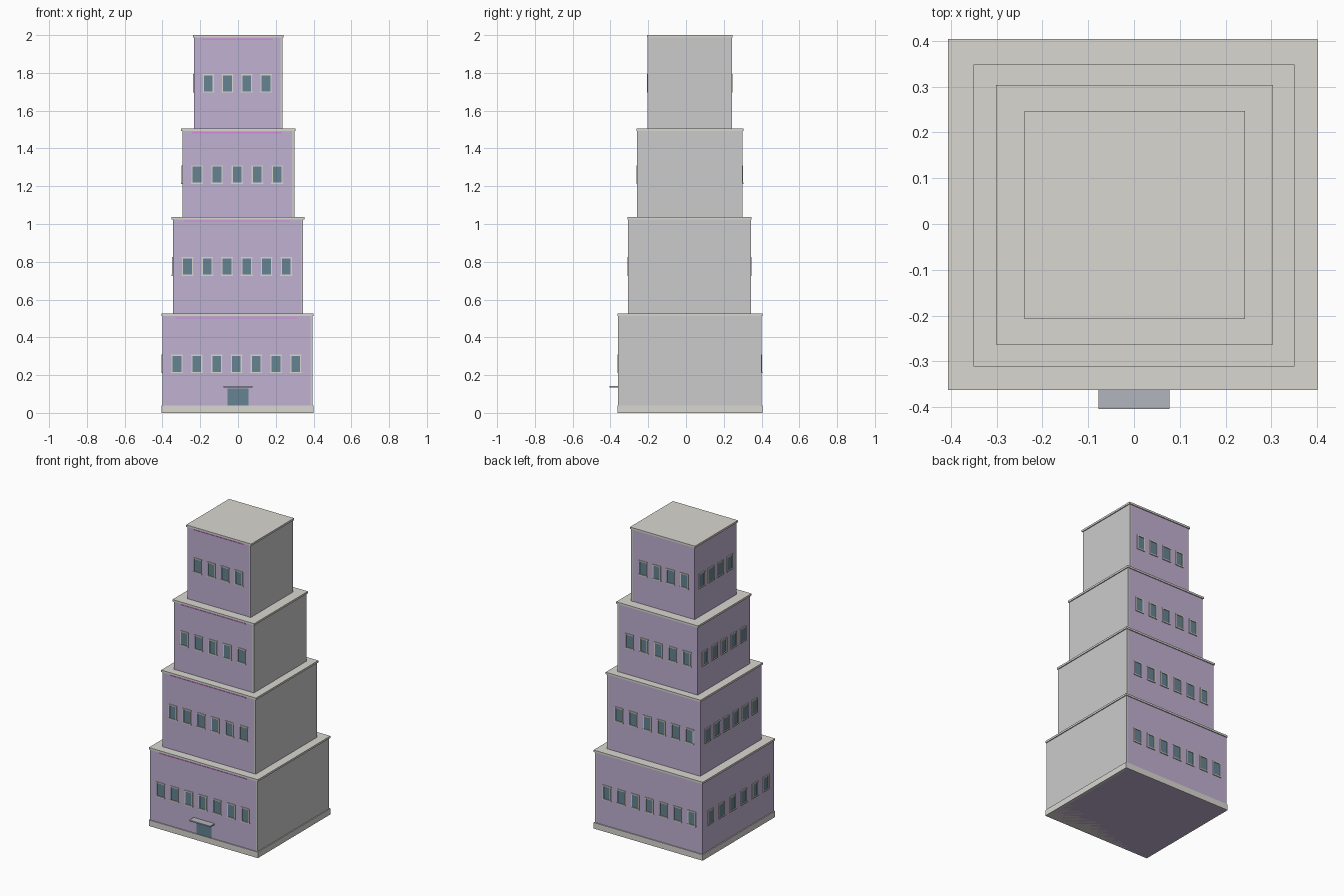
import bpy, bmesh
from mathutils import Matrix, Vector

if "Cube" in bpy.data.objects:
    bpy.data.objects.remove(bpy.data.objects["Cube"])


def material(name, rgb):
    m = bpy.data.materials.new(name)
    m.diffuse_color = (*rgb, 1)
    m.use_nodes = True
    m.node_tree.nodes["Principled BSDF"].inputs["Base Color"].default_value = m.diffuse_color
    return m


LILAC = material("lilac_plaster", (0.53, 0.44, 0.64))
STONE = material("pale_stone", (0.69, 0.68, 0.64))
BLANK = material("blank_render", (0.69, 0.67, 0.70))
GLASS = material("blue_glass", (0.13, 0.23, 0.29))
METAL = material("canopy_metal", (0.45, 0.46, 0.51))
PINK = material("pink_trim", (0.70, 0.25, 0.75))


def boxes(name, spans, mat):
    """One object made of boxes, each given as (x0, x1, y0, y1, z0, z1)."""
    bm = bmesh.new()
    for x0, x1, y0, y1, z0, z1 in spans:
        x0, x1 = sorted((x0, x1))
        y0, y1 = sorted((y0, y1))
        place = Matrix.Translation(Vector((x0 + x1, y0 + y1, z0 + z1)) / 2)
        size = Matrix.Diagonal((x1 - x0, y1 - y0, z1 - z0, 1))
        bmesh.ops.create_cube(bm, size=1, matrix=place @ size)
    mesh = bpy.data.meshes.new(name)
    bm.to_mesh(mesh)
    bm.free()
    mesh.materials.append(mat)
    obj = bpy.data.objects.new(name, mesh)
    bpy.context.collection.objects.link(obj)
    return obj


def facade(side, wall, u0, u1, z0, z1, near, far):
    """Box on a facade: u runs along the wall, near/far are distances outward."""
    if side == "left":
        return (wall - far, wall - near, u0, u1, z0, z1)
    s = -1 if side == "front" else 1
    return (u0, u1, wall + s * near, wall + s * far, z0, z1)


def window_row(tier, side, wall, a, b, n, z):
    """Row of n framed windows between a and b, centred at height z."""
    step = (b - a - 0.05) / n
    glass, frames = [], []
    for i in range(n):
        u = (a + b) / 2 + (i - (n - 1) / 2) * step

        def part(u0, u1, z0, z1, far):
            return facade(side, wall, u + u0, u + u1, z + z0, z + z1, -0.004, far)

        glass.append(part(-0.024, 0.024, -0.044, 0.044, 0.001))
        frames += [part(-0.029, -0.023, -0.046, 0.046, 0.005),
                   part(0.023, 0.029, -0.046, 0.046, 0.005),
                   part(-0.031, 0.031, 0.042, 0.049, 0.005),
                   part(-0.032, 0.032, -0.050, -0.043, 0.006)]
    boxes(f"{tier}_{side}_window_glass", glass, GLASS)
    boxes(f"{tier}_{side}_window_frames", frames, STONE)


# Tiers: x0, x1, y0, y1, z0, z1, windows across, windows on the side, window height
tiers = [
    (-0.400, 0.395, -0.357, 0.398, 0.00, 0.525, 7, 6, 0.260),
    (-0.345, 0.345, -0.305, 0.342, 0.52, 1.038, 6, 6, 0.775),
    (-0.295, 0.298, -0.257, 0.298, 1.03, 1.505, 5, 5, 1.262),
    (-0.233, 0.236, -0.201, 0.241, 1.50, 2.000, 4, 4, 1.745),
]
for k, (x0, x1, y0, y1, z0, z1, n, m, zw) in enumerate(tiers, 1):
    t = f"tier_{k}"
    xb = x1 - 0.012
    # Walls, blank right-hand wall and roof slab
    boxes(f"{t}_walls", [(x0, xb, y0, y1, z0, z1 - 0.012)], LILAC)
    boxes(f"{t}_blank_wall", [(xb, x1, y0 - 0.002, y1 + 0.002, z0, z1 - 0.012)], BLANK)
    boxes(f"{t}_roof_slab",
          [(x0 - 0.006, x1 + 0.006, y0 - 0.006, y1 + 0.006, z1 - 0.013, z1)], STONE)
    # Thin coloured strip under the front roof edge
    w = (xb - x0) * 0.41
    c = (x0 + xb) / 2
    boxes(f"{t}_trim_strip",
          [facade("front", y0, c - w, c + w, z1 - 0.025, z1 - 0.019, -0.002, 0.003)], PINK)
    # Windows on the three open sides
    window_row(t, "front", y0, x0, xb, n, zw)
    window_row(t, "back", y1, x0, xb, n, zw)
    window_row(t, "left", x0, y0, y1, m, zw)

# Plinth, entrance door and canopy
boxes("plinth", [(-0.406, 0.401, -0.363, 0.404, 0, 0.04)], STONE)
boxes("entrance_door", [(-0.055, 0.055, -0.359, -0.35, 0.04, 0.128)], GLASS)
boxes("entrance_canopy", [(-0.078, 0.077, -0.404, -0.355, 0.135, 0.143)], METAL)
